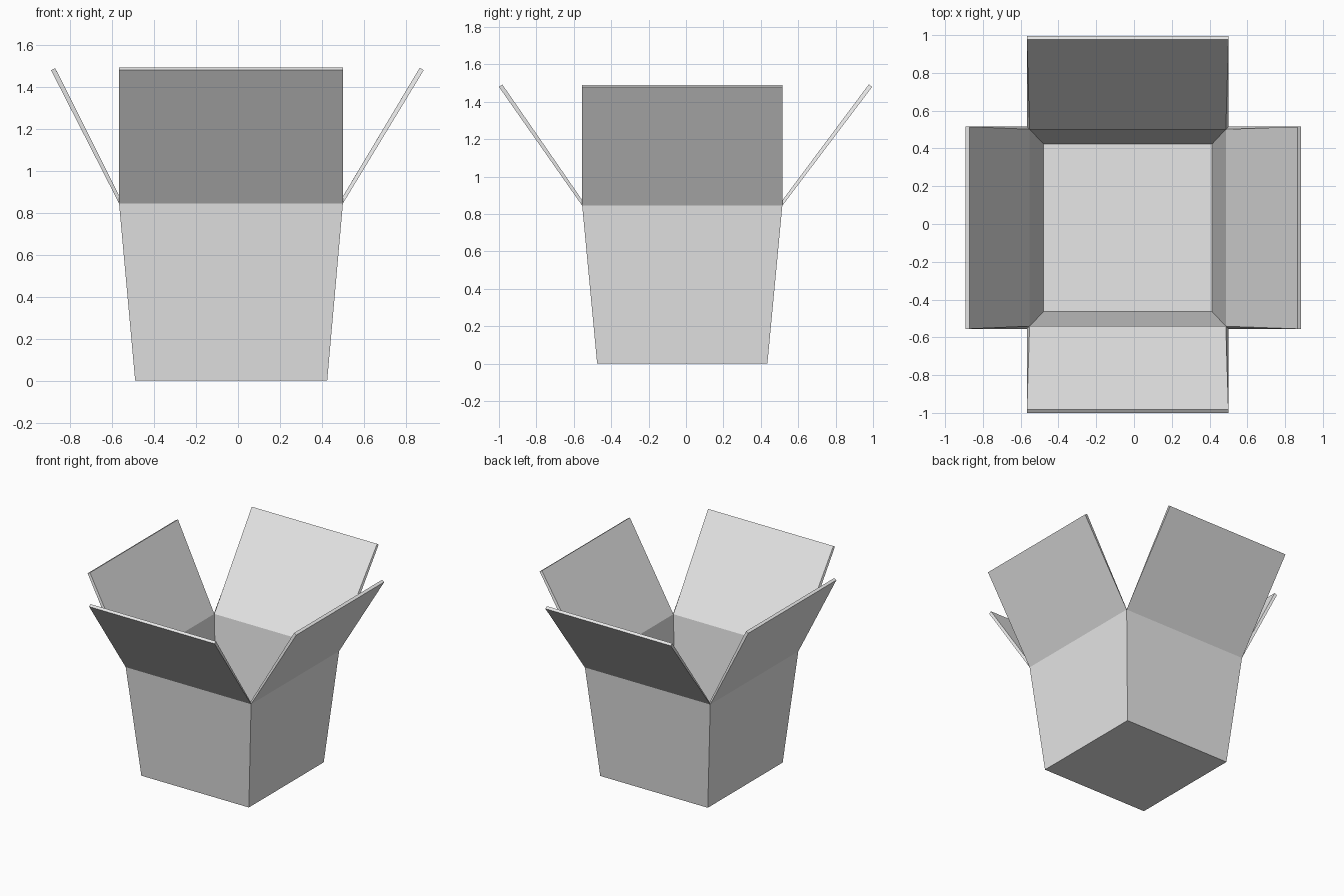
import bpy
import bmesh

if "Cube" in bpy.data.objects:
    bpy.data.objects.remove(bpy.data.objects["Cube"], do_unlink=True)

# Plain grey cardboard
card = bpy.data.materials.new("grey_card")
card.use_nodes = True
grey = (0.8, 0.8, 0.8, 1.0)
card.diffuse_color = grey
card.node_tree.nodes["Principled BSDF"].inputs["Base Color"].default_value = grey

RIM_Z, TIP_Z = 0.845, 1.48


def ring(bm, x0, x1, y0, y1, z):
    """Four corners, counter-clockwise from the front at -x."""
    return [bm.verts.new((x, y, z)) for x, y in
            ((x0, y0), (x1, y0), (x1, y1), (x0, y1))]


bm = bmesh.new()

# Floor and tapered walls
base = ring(bm, -0.49, 0.425, -0.475, 0.435, 0)
rim = ring(bm, -0.567, 0.50, -0.555, 0.515, RIM_Z)
bm.faces.new(base[::-1])

# Each wall carries one flap folded outward: front, left, back, right
flap_reach = [(0, -0.445), (0.385, 0), (0, 0.48), (-0.324, 0)]
for i, (dx, dy) in enumerate(flap_reach):
    j = (i + 1) % 4
    bm.faces.new((base[i], base[j], rim[j], rim[i]))
    tips = [bm.verts.new((rim[k].co.x + dx, rim[k].co.y + dy, TIP_Z))
            for k in (j, i)]
    bm.faces.new((rim[i], rim[j], *tips))

mesh = bpy.data.meshes.new("open_box")
bm.to_mesh(mesh)
bm.free()
mesh.materials.append(card)
box = bpy.data.objects.new("open_box", mesh)
bpy.context.collection.objects.link(box)

# Card thickness, grown toward the inside
thick = box.modifiers.new("card_thickness", 'SOLIDIFY')
thick.thickness = 0.022
thick.offset = -1
